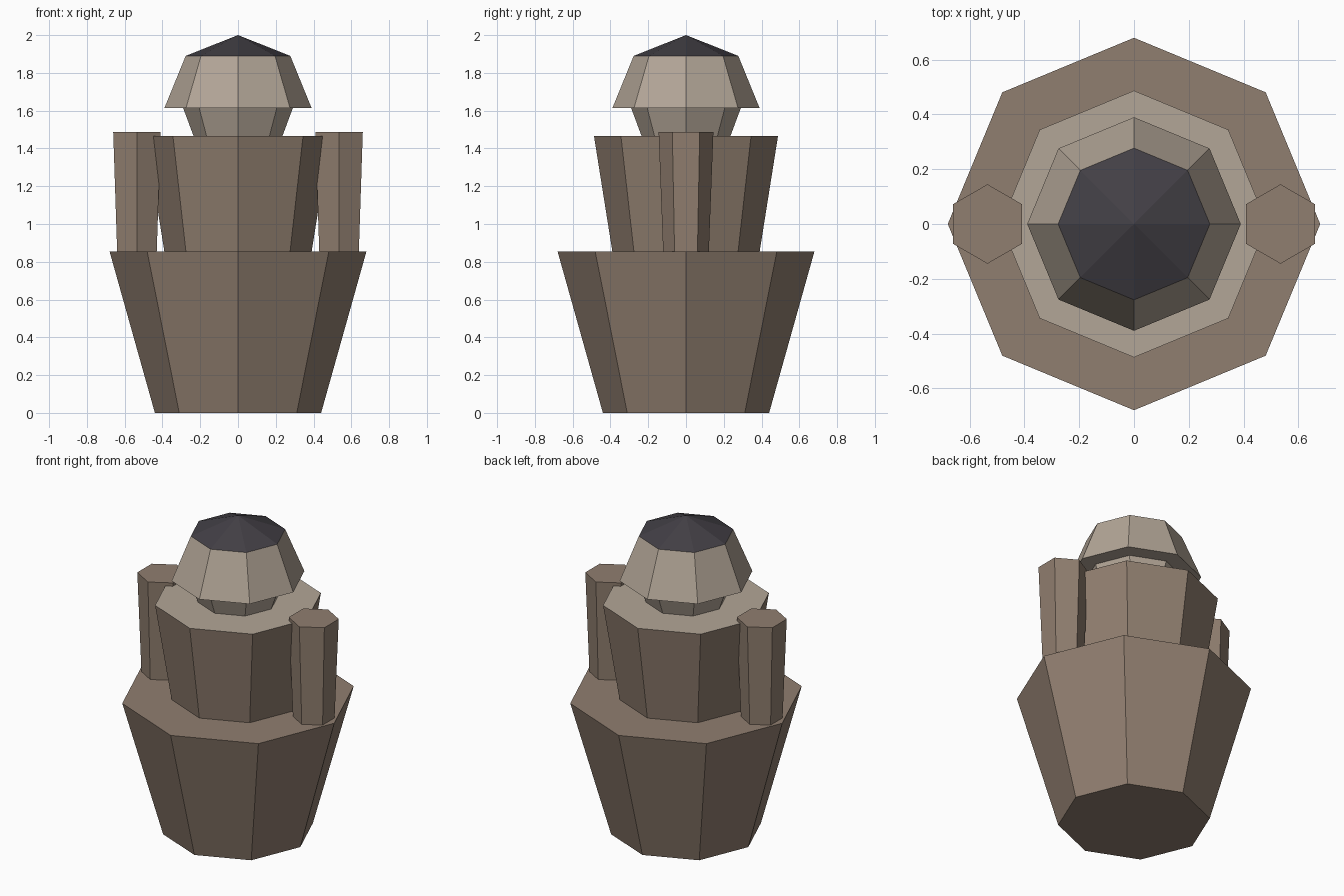
import bpy, bmesh
from math import cos, sin, pi

if "Cube" in bpy.data.objects:
    bpy.data.objects.remove(bpy.data.objects["Cube"])


def material(name, rgb):
    m = bpy.data.materials.new(name)
    m.diffuse_color = (*rgb, 1)
    m.use_nodes = True
    m.node_tree.nodes["Principled BSDF"].inputs["Base Color"].default_value = m.diffuse_color
    return m


brown = material("brown", (0.28, 0.21, 0.16))
beige = material("beige", (0.45, 0.38, 0.31))
dark = material("dark", (0.055, 0.05, 0.06))


def tapered(name, sides, profile, mats, x=0, turn=0, top_mat=None):
    """Closed faceted solid from a (radius, z) profile; radius 0 makes a tip."""
    bm = bmesh.new()
    rings = []
    for r, z in profile:
        n = sides if r else 1
        rings.append([bm.verts.new((x + r * cos(turn + 2 * pi * i / sides),
                                    r * sin(turn + 2 * pi * i / sides), z))
                      for i in range(n)])
    bm.faces.new(rings[0][::-1])
    for k, (a, b) in enumerate(zip(rings, rings[1:])):
        for i in range(sides):
            j = (i + 1) % sides
            quad = [a[i], a[j], b[j], b[i]] if len(b) > 1 else [a[i], a[j], b[0]]
            bm.faces.new(quad).material_index = min(k, len(mats) - 1)
    if len(rings[-1]) > 1:
        top = bm.faces.new(rings[-1])
        if top_mat:
            mats = mats + [top_mat]
            top.material_index = len(mats) - 1
    mesh = bpy.data.meshes.new(name)
    bm.to_mesh(mesh)
    bm.free()
    for m in mats:
        mesh.materials.append(m)
    obj = bpy.data.objects.new(name, mesh)
    bpy.context.collection.objects.link(obj)
    return obj


# Body, widening upwards
tapered("lower_body", 8, [(0.44, 0), (0.68, 0.855)], [brown])
tapered("torso", 8, [(0.39, 0.855), (0.487, 1.465)], [brown], top_mat=beige)

# Neck and head with a dark pointed cap
tapered("neck", 8, [(0.235, 1.465), (0.29, 1.613)], [beige])
tapered("head", 8, [(0.39, 1.613), (0.277, 1.89), (0, 2.0)], [beige, dark])

# Hexagonal arms on both sides
for side, name in ((-1, "left_arm"), (1, "right_arm")):
    tapered(name, 6, [(0.121, 0.855), (0.145, 1.487)], [brown],
            x=side * 0.535, turn=pi / 6)
